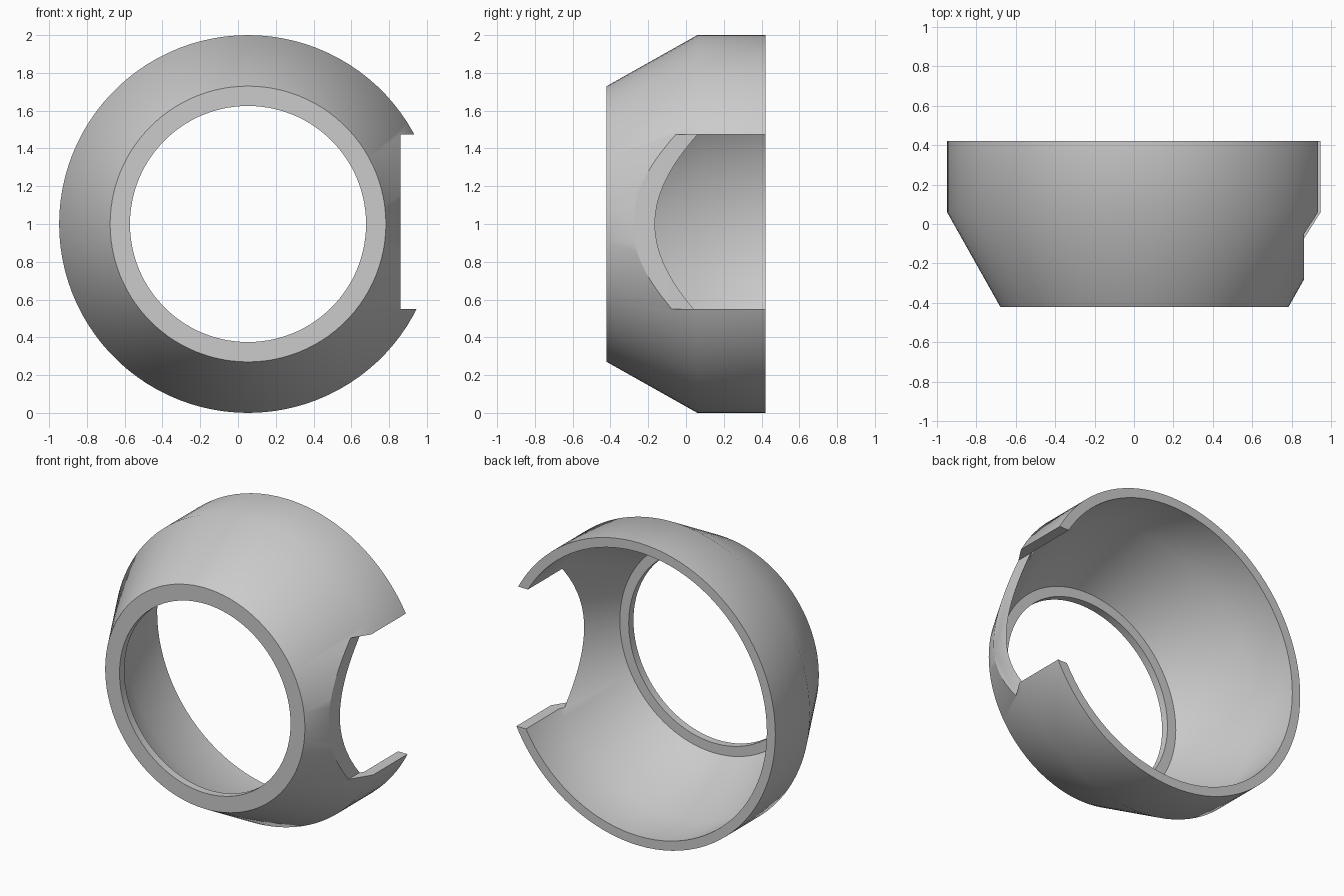
import bpy, bmesh
from math import pi, radians
from mathutils import Matrix, Vector

default = bpy.data.objects.get("Cube")
if default:
    bpy.data.objects.remove(default, do_unlink=True)

SEGMENTS = 100
CENTRE = Vector((0.053, 0, 1))

grey = bpy.data.materials.new("plain grey")
grey.use_nodes = True
colour = (0.6, 0.6, 0.6, 1)
grey.diffuse_color = colour
grey.node_tree.nodes["Principled BSDF"].inputs["Base Color"].default_value = colour


def add_object(name, bm):
    bmesh.ops.recalc_face_normals(bm, faces=bm.faces)
    mesh = bpy.data.meshes.new(name)
    bm.to_mesh(mesh)
    bm.free()
    mesh.materials.append(grey)
    obj = bpy.data.objects.new(name, mesh)
    bpy.context.collection.objects.link(obj)
    return obj


# Hollow tapered ring: closed (radius, y) section turned about the y axis
section = [(0.625, -0.42), (0.73, -0.42), (1.0, 0.06), (1.0, 0.42),
           (0.938, 0.42), (0.938, 0.065), (0.69, -0.37), (0.625, -0.37)]
bm = bmesh.new()
verts = [bm.verts.new(CENTRE + Vector((r, y, 0))) for r, y in section]
edges = [bm.edges.new((v, verts[i - 1])) for i, v in enumerate(verts)]
bmesh.ops.spin(bm, geom=verts + edges, cent=CENTRE, axis=(0, 1, 0),
               angle=2 * pi, steps=SEGMENTS, use_merge=True)
bmesh.ops.remove_doubles(bm, verts=bm.verts, dist=0.0001)
ring = add_object("tapered_ring", bm)

# Side notch, open towards the back
low, high = Vector((0.86, -0.8, 0.55)), Vector((1.4, 0.8, 1.475))
bm = bmesh.new()
bmesh.ops.create_cube(bm, size=1, matrix=Matrix.Translation((low + high) / 2)
                      @ Matrix.Diagonal((*(high - low), 1)))
cutter = add_object("notch_cutter", bm)
cutter.hide_render = True

notch = ring.modifiers.new("side notch", 'BOOLEAN')
notch.operation = 'DIFFERENCE'
notch.solver = 'EXACT'
notch.object = cutter

bpy.ops.object.select_all(action='DESELECT')
ring.select_set(True)
bpy.context.view_layer.objects.active = ring
bpy.ops.object.modifier_apply(modifier=notch.name)
bpy.data.objects.remove(cutter, do_unlink=True)
bpy.ops.object.shade_smooth_by_angle(angle=radians(30))
